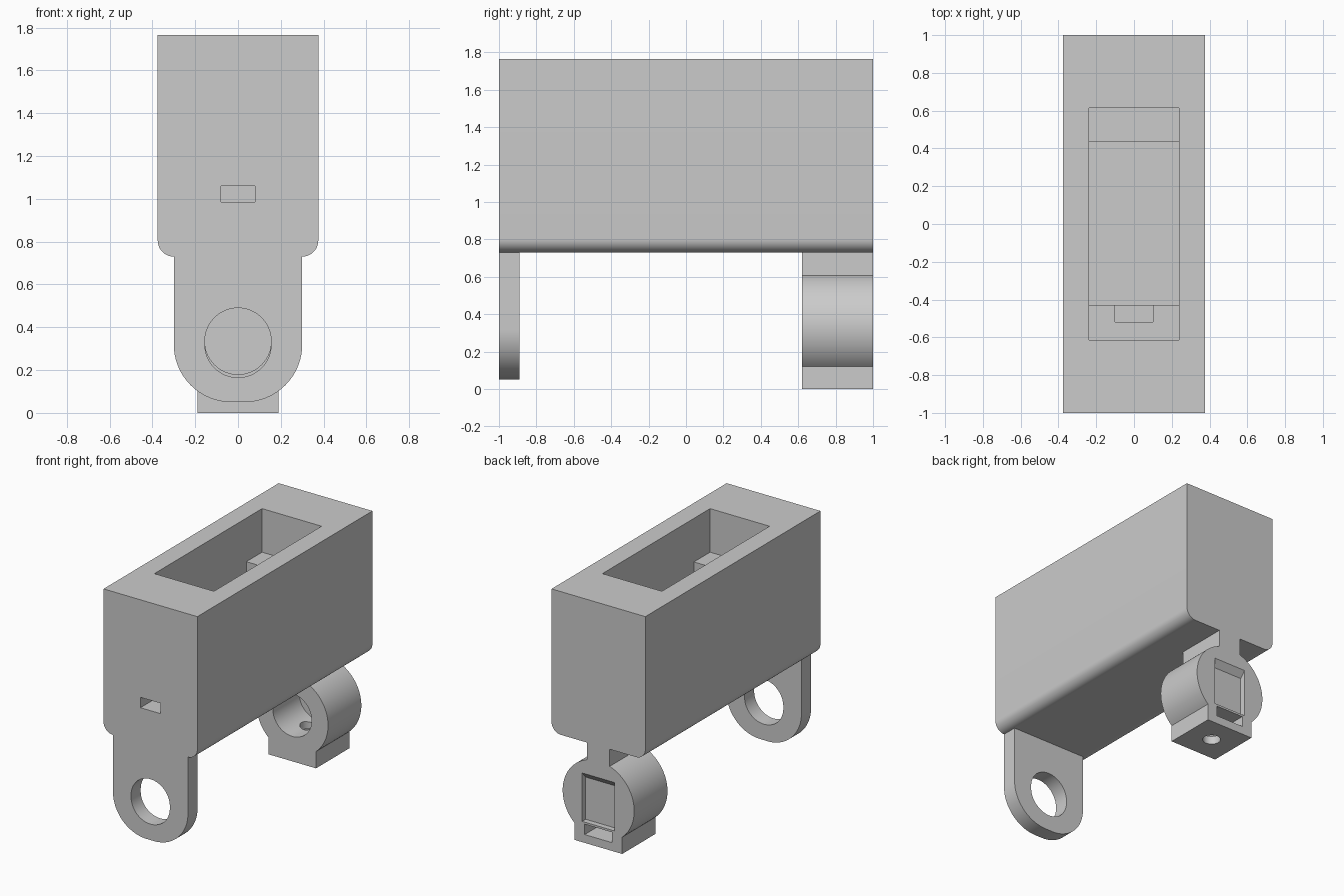
import bpy, bmesh, math
from mathutils import Vector

old = bpy.data.objects.get("Cube")
if old:
    bpy.data.objects.remove(old, do_unlink=True)

grey = bpy.data.materials.new("plain_grey")
grey.use_nodes = True
grey.diffuse_color = (0.6, 0.6, 0.6, 1)
grey.node_tree.nodes["Principled BSDF"].inputs["Base Color"].default_value = (0.6, 0.6, 0.6, 1)


def prism(name, points, offset, axis_map):
    """Extrude a closed outline of 2D points along an offset vector."""
    bm = bmesh.new()
    face = bm.faces.new([bm.verts.new(axis_map(*p)) for p in points])
    out = bmesh.ops.extrude_face_region(bm, geom=[face])
    moved = [v for v in out["geom"] if isinstance(v, bmesh.types.BMVert)]
    bmesh.ops.translate(bm, verts=moved, vec=Vector(offset))
    bmesh.ops.recalc_face_normals(bm, faces=bm.faces)
    mesh = bpy.data.meshes.new(name)
    bm.to_mesh(mesh)
    bm.free()
    mesh.materials.append(grey)
    obj = bpy.data.objects.new(name, mesh)
    bpy.context.collection.objects.link(obj)
    return obj


def along_y(name, points, y0, y1):
    return prism(name, points, (0, y1 - y0, 0), lambda x, z: (x, y0, z))


def along_z(name, points, z0, z1):
    return prism(name, points, (0, 0, z1 - z0), lambda x, y: (x, y, z0))


def along_x(name, points, half):
    return prism(name, points, (2 * half, 0, 0), lambda y, z: (-half, y, z))


def rect(half, low, high):
    return [(-half, low), (half, low), (half, high), (-half, high)]


def arc(cx, cy, r, start, end, steps):
    angles = [math.radians(start + (end - start) * i / steps) for i in range(steps + 1)]
    return [(cx + r * math.cos(a), cy + r * math.sin(a)) for a in angles]


def circle(cx, cy, r, steps=64):
    return arc(cx, cy, r, 0, 360, steps)[:-1]


def combine(obj, other, operation):
    mod = obj.modifiers.new(operation.lower(), "BOOLEAN")
    mod.operation = operation
    mod.solver = "EXACT"
    mod.object = other
    bpy.context.view_layer.objects.active = obj
    bpy.ops.object.modifier_apply(modifier=mod.name)
    bpy.data.objects.remove(other, do_unlink=True)


def cut(obj, *cutters):
    for c in cutters:
        combine(obj, c, "DIFFERENCE")


def smooth(obj):
    bpy.ops.object.select_all(action="DESELECT")
    obj.select_set(True)
    bpy.context.view_layer.objects.active = obj
    bpy.ops.object.shade_smooth_by_angle(angle=math.radians(30))


# Casing with rounded lower edges
BOTTOM, TOP, HALF, R = 0.73, 1.765, 0.375, 0.075
outline = (arc(-HALF + R, BOTTOM + R, R, 180, 270, 12)
           + arc(HALF - R, BOTTOM + R, R, 270, 360, 12)
           + [(HALF, TOP), (-HALF, TOP)])
casing = along_y("casing", outline, -1, 1)

# Stepped pocket, cable notch and cable slot
LEDGE, FLOOR = 1.45, 0.85
cut(casing,
    along_z("pocket_upper", rect(0.238, -0.615, 0.615), LEDGE, TOP + 0.1),
    along_z("pocket_lower", rect(0.238, -0.43, 0.435), FLOOR, LEDGE + 0.05),
    along_z("cable_notch", rect(0.1, -0.52, -0.4), 0.985, LEDGE + 0.05),
    along_y("cable_slot", rect(0.08, 0.985, 1.06), -1.1, -0.41))
smooth(casing)

# Front leg with rounded foot and a slightly elongated hole
HOLE_Z, HOLE_R = 0.335, 0.155
foot = arc(-0.03, 0.32, 0.27, 180, 270, 24) + arc(0.03, 0.32, 0.27, 270, 360, 24)
front_leg = along_y("front_leg", foot + [(0.3, BOTTOM), (-0.3, BOTTOM)], -1, -0.89)
slot = (arc(0, HOLE_Z, HOLE_R, 0, 180, 32)
        + arc(0, HOLE_Z - 0.015, HOLE_R, 180, 360, 32))
cut(front_leg, along_y("leg_hole", slot, -1.1, -0.8))
smooth(front_leg)

# Rear clamp: ring, neck and base block
REAR = 0.62
rear_clamp = along_y("rear_clamp", circle(0, HOLE_Z, 0.286, 96), REAR, 1)
combine(rear_clamp, along_y("neck", rect(0.09, 0.55, BOTTOM), REAR, 1), "UNION")
combine(rear_clamp, along_y("base_block", rect(0.19, 0, 0.2), REAR, 1), "UNION")

# Blind bore, rear recess with sloped roof, nut slot and screw hole
recess = [(1.1, 0.15), (0.96, 0.15), (0.96, 0.455), (1, 0.5), (1.1, 0.5)]
cut(rear_clamp,
    along_y("bore", circle(0, HOLE_Z, HOLE_R), REAR - 0.1, 0.92),
    along_x("recess", recess, 0.13),
    along_y("nut_slot", rect(0.11, 0.06, 0.135), 0.7, 1.1),
    along_z("screw_hole", circle(0, 0.81, 0.06, 32), -0.1, 0.25))
smooth(rear_clamp)
